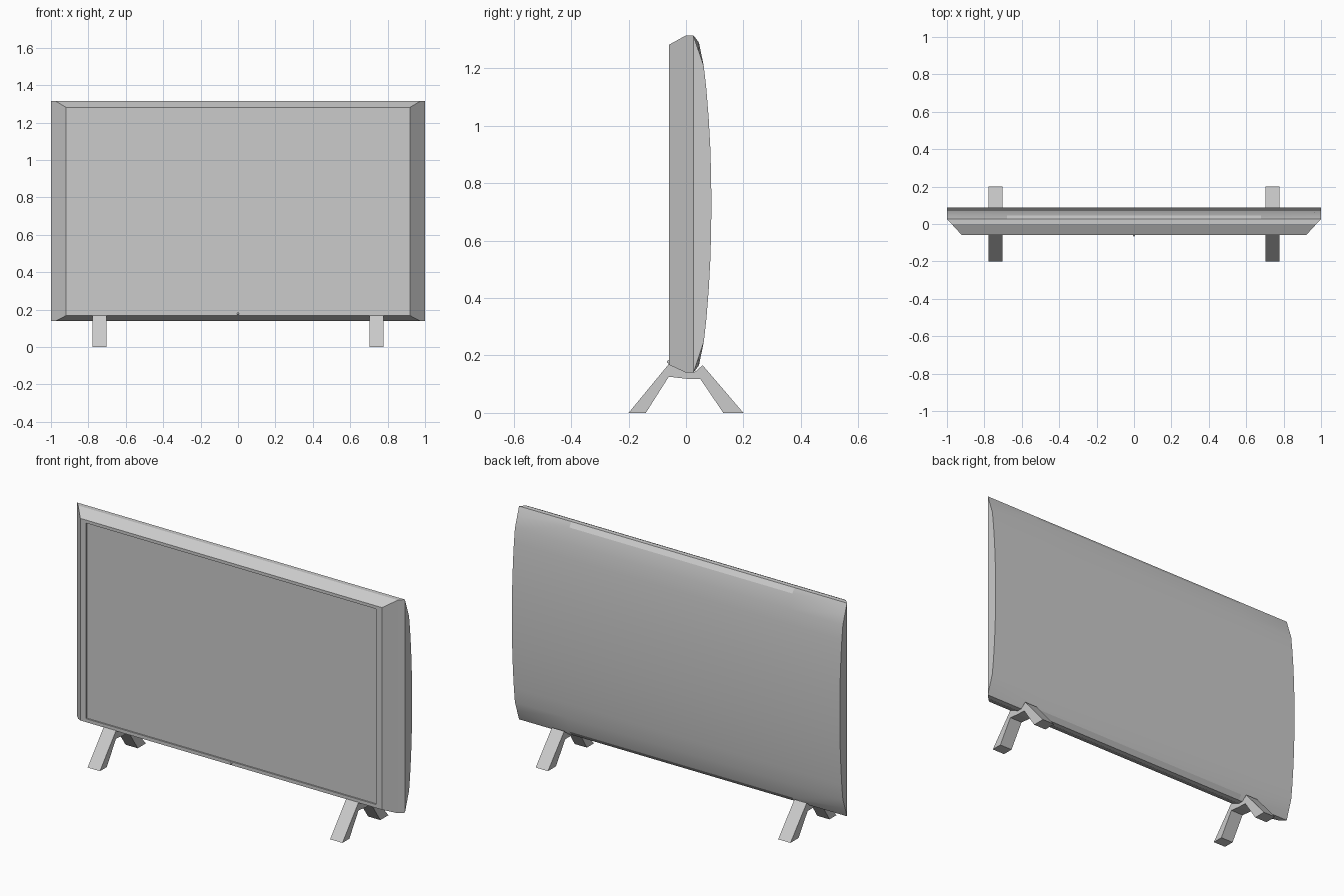
import bpy, bmesh

if "Cube" in bpy.data.objects:
    bpy.data.objects.remove(bpy.data.objects["Cube"])

ZC = 0.7275  # mid height of the panel


def finish(name, bm, smooth=False):
    bmesh.ops.recalc_face_normals(bm, faces=bm.faces)
    me = bpy.data.meshes.new(name)
    bm.to_mesh(me)
    bm.free()
    ob = bpy.data.objects.new(name, me)
    bpy.context.collection.objects.link(ob)
    if smooth:
        bpy.ops.object.select_all(action='DESELECT')
        ob.select_set(True)
        bpy.context.view_layer.objects.active = ob
        bpy.ops.object.shade_smooth_by_angle(angle=0.2)
    return ob


def loft(name, rings, smooth=False):
    """Bridge equal-sized closed rings and cap both ends."""
    bm = bmesh.new()
    vs = [[bm.verts.new(p) for p in r] for r in rings]
    for a, b in zip(vs, vs[1:]):
        n = len(a)
        for i in range(n):
            bm.faces.new((a[i], a[(i + 1) % n], b[(i + 1) % n], b[i]))
    bm.faces.new(vs[0])
    bm.faces.new(vs[-1])
    return finish(name, bm, smooth)


def rect(x, y, z0, z1):
    return [(-x, y, z0), (x, y, z0), (x, y, z1), (-x, y, z1)]


# Front housing: recessed screen, bezel, bevel and rim
loft("front_housing", [
    rect(0.885, -0.052, 0.187, 1.265),
    rect(0.885, -0.06, 0.187, 1.265),
    rect(0.92, -0.06, 0.168, 1.282),
    rect(0.975, 0.0, 0.14, 1.315),
    rect(1.0, 0.026, 0.14, 1.315),
])

# Bulged back cover: the corners are clipped towards both ends
def back_ring(x, shoulder):
    half = [(0.5875, 0.026), shoulder, (0.48, 0.062), (0.4, 0.071), (0.3, 0.079),
            (0.2, 0.0845), (0.1, 0.0875)]
    prof = half + [(0, 0.0885)] + [(-d, y) for d, y in reversed(half)]
    return [(x, y, ZC + d) for d, y in prof]


clipped, full = (0.535, 0.0435), (0.5625, 0.045)
loft("back_cover", [back_ring(-1, clipped), back_ring(-0.68, full),
                    back_ring(0.68, full), back_ring(1, clipped)], True)

# Splayed feet
foot = [(-0.2, 0), (-0.14, 0), (-0.06, 0.126), (0.0, 0.119), (0.05, 0.118), (0.13, 0),
        (0.2, 0), (0.058, 0.166), (0.028, 0.14), (0.0, 0.14), (-0.06, 0.17)]
for side, s in (("left", -1), ("right", 1)):
    loft(side + "_foot", [[(s * x, y, z) for y, z in foot] for x in (0.702, 0.777)])

# Status light on the lower bezel
bpy.ops.mesh.primitive_uv_sphere_add(segments=12, ring_count=8, radius=0.006,
                                     location=(0, -0.06, 0.178))
bpy.context.object.name = "status_light"
